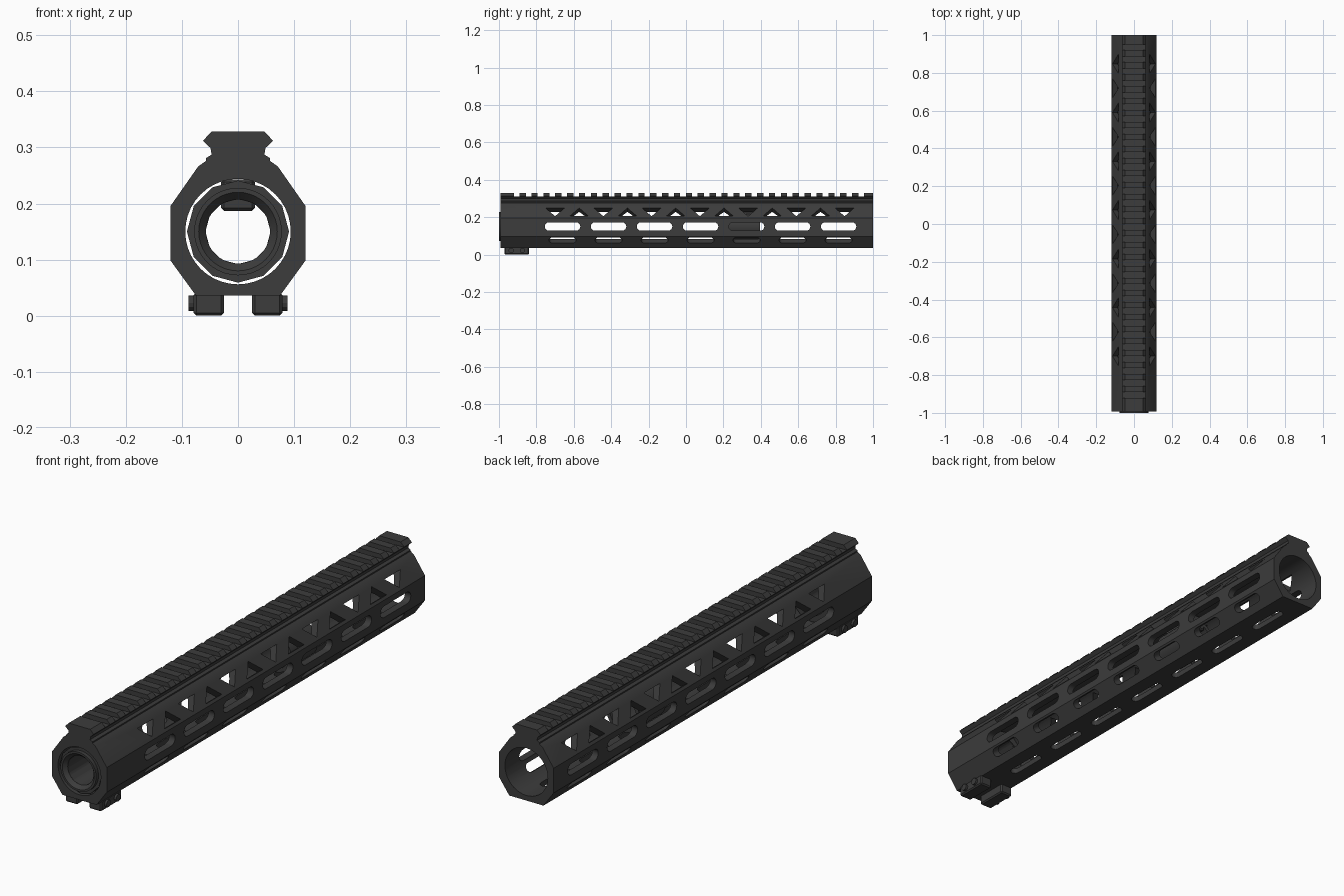
import bpy, bmesh, math
from mathutils import Vector

if "Cube" in bpy.data.objects:
    bpy.data.objects.remove(bpy.data.objects["Cube"])

mat = bpy.data.materials.new("matte charcoal")
mat.diffuse_color = (0.045, 0.045, 0.045, 1)
mat.use_nodes = True
mat.node_tree.nodes["Principled BSDF"].inputs["Base Color"].default_value = mat.diffuse_color
AXIS_Z = 0.15  # height of the bore axis


def finish(bm, name):
    bmesh.ops.recalc_face_normals(bm, faces=bm.faces)
    me = bpy.data.meshes.new(name)
    bm.to_mesh(me)
    bm.free()
    me.materials.append(mat)
    ob = bpy.data.objects.new(name, me)
    bpy.context.collection.objects.link(ob)
    return ob


def prism(bm, ring, depth):
    """Close a ring of 3D points and sweep it along depth."""
    a = [bm.verts.new(p) for p in ring]
    b = [bm.verts.new(Vector(p) + Vector(depth)) for p in ring]
    bm.faces.new(a)
    bm.faces.new(b[::-1])
    for i in range(len(a)):
        j = (i + 1) % len(a)
        bm.faces.new((a[i], b[i], b[j], a[j]))


def circle(r, n, y, x=0, z=AXIS_Z):
    return [(x + r * math.sin(2 * math.pi * i / n), y,
             z + r * math.cos(2 * math.pi * i / n)) for i in range(n)]


def tube(name, profile, n):
    """Closed (radius, y) profile turned round the bore axis."""
    bm = bmesh.new()
    rings = [[bm.verts.new(p) for p in circle(r, n, y)] for r, y in profile]
    for k, a in enumerate(rings):
        b = rings[(k + 1) % len(rings)]
        for i in range(n):
            j = (i + 1) % n
            bm.faces.new((a[i], a[j], b[j], b[i]))
    return finish(bm, name)


def box(name, x0, x1, y0, y1, z0, z1, bevel=0):
    bm = bmesh.new()
    prism(bm, [(x0, y0, z0), (x1, y0, z0), (x1, y0, z1), (x0, y0, z1)], (0, y1 - y0, 0))
    if bevel:
        bmesh.ops.bevel(bm, geom=bm.edges[:], offset=bevel, segments=1, affect='EDGES')
    return finish(bm, name)


def smooth(ob):
    bpy.ops.object.select_all(action='DESELECT')
    ob.select_set(True)
    bpy.context.view_layer.objects.active = ob
    bpy.ops.object.shade_smooth_by_angle(angle=math.radians(25))


def cut(target, bm, name):
    """Subtract the cutter mesh and apply the result."""
    cutter = finish(bm, name)
    cutter.hide_render = True
    mod = target.modifiers.new(name, 'BOOLEAN')
    mod.operation = 'DIFFERENCE'
    mod.solver = 'EXACT'
    mod.object = cutter
    bpy.context.view_layer.objects.active = target
    bpy.ops.object.modifier_apply(modifier=name)
    bpy.data.objects.remove(cutter)


def wall_cutter(bm, shape, x, z, nx, nz, y):
    """Cutter from a flat (along, across) shape, pushed through a wall along its normal."""
    n = Vector((nx, 0, nz)).normalized()
    u = Vector((-n.z, 0, n.x)) if nx >= 0 else Vector((n.z, 0, -n.x))
    c = Vector((x, y, z)) + n * 0.03
    prism(bm, [c + Vector((0, s, 0)) + u * t for s, t in shape], -n * 0.08)


def slot(length, width):
    r = width / 2
    return [(side * (length / 2 - r) + r * math.cos(a), r * math.sin(a))
            for side, start in ((1, -90), (-1, 90))
            for a in [math.radians(start + 180 * k / 8) for k in range(9)]]


# handguard: faceted body with the dovetail rail on top
half = [(0.075, 0.036), (0.12, 0.098), (0.12, 0.196), (0.071, 0.266), (0.057, 0.276),
        (0.057, 0.281), (0.047, 0.287), (0.049, 0.299), (0.0625, 0.312), (0.047, 0.328)]
outline = half + [(-x, z) for x, z in reversed(half)]
bm = bmesh.new()
prism(bm, [(x, -0.993, z) for x, z in outline], (0, 1.993, 0))
body = finish(bm, "handguard_body")

# bore
bm = bmesh.new()
prism(bm, circle(0.094, 40, -1.2), (0, 2.4, 0))
cut(body, bm, "bore_cutter")

# accessory slots on sides, lower facets and underside; triangles on upper facets
bm = bmesh.new()
down = [(-0.05, 0.026), (0.05, 0.026), (0, -0.027)]
up = [(s, -t) for s, t in down]
for i in range(7):
    y = -0.66 + 0.246 * i
    wall_cutter(bm, slot(0.17, 0.035), 0, 0.036, 0, -1, y)
    for m in (-1, 1):
        wall_cutter(bm, slot(0.19, 0.045), m * 0.12, AXIS_Z, m, 0, y)
        wall_cutter(bm, slot(0.145, 0.036), m * 0.104, 0.077, m * 0.81, -0.588, y)
for i in range(13):
    for m in (-1, 1):
        wall_cutter(bm, up if i % 2 else down, m * 0.098, 0.227,
                    m * 0.82, 0.573, -0.70 + 0.129 * i)
cut(body, bm, "opening_cutter")

# cross grooves of the rail
bm = bmesh.new()
for i in range(30):
    y = -0.905 + 0.0635 * i
    prism(bm, [(-0.1, y - 0.015, 0.311), (-0.1, y + 0.015, 0.311),
               (-0.1, y + 0.015, 0.36), (-0.1, y - 0.015, 0.36)], (0.2, 0, 0))
cut(body, bm, "groove_cutter")
smooth(body)

# barrel nut with round front collar
tube("barrel_nut", [(0.091, -0.985), (0.091, -0.79), (0.058, -0.79), (0.058, -0.985)], 12)
smooth(tube("nut_collar", [(0.078, -1.0), (0.078, -0.97), (0.057, -0.97), (0.057, -0.985),
                           (0.07, -1.0)], 40))
smooth(tube("nut_sleeve", [(0.062, -0.98), (0.062, -0.785), (0.057, -0.785), (0.057, -0.98)], 40))

# inner gas block
smooth(tube("gas_block", [(0.074, 0.23), (0.074, 0.395), (0.059, 0.395), (0.059, 0.23)], 32))
box("gas_block_top", -0.03, 0.03, 0.23, 0.395, 0.187, 0.243, 0.005)

# clamp lugs with their cross screws
for m, side in ((-1, "left"), (1, "right")):
    x0, x1 = sorted((m * 0.025, m * 0.079))
    box("clamp_lug_" + side, x0, x1, -0.97, -0.84, 0.0, 0.042, 0.005)
    for k, y in enumerate((-0.935, -0.875)):
        bm = bmesh.new()
        ring = [(m * 0.07, y + 0.014 * math.cos(a), 0.0225 + 0.014 * math.sin(a))
                for a in [math.pi * i / 6 for i in range(12)]]
        prism(bm, ring, (m * 0.018, 0, 0))
        finish(bm, "clamp_screw_%s_%d" % (side, k + 1))
